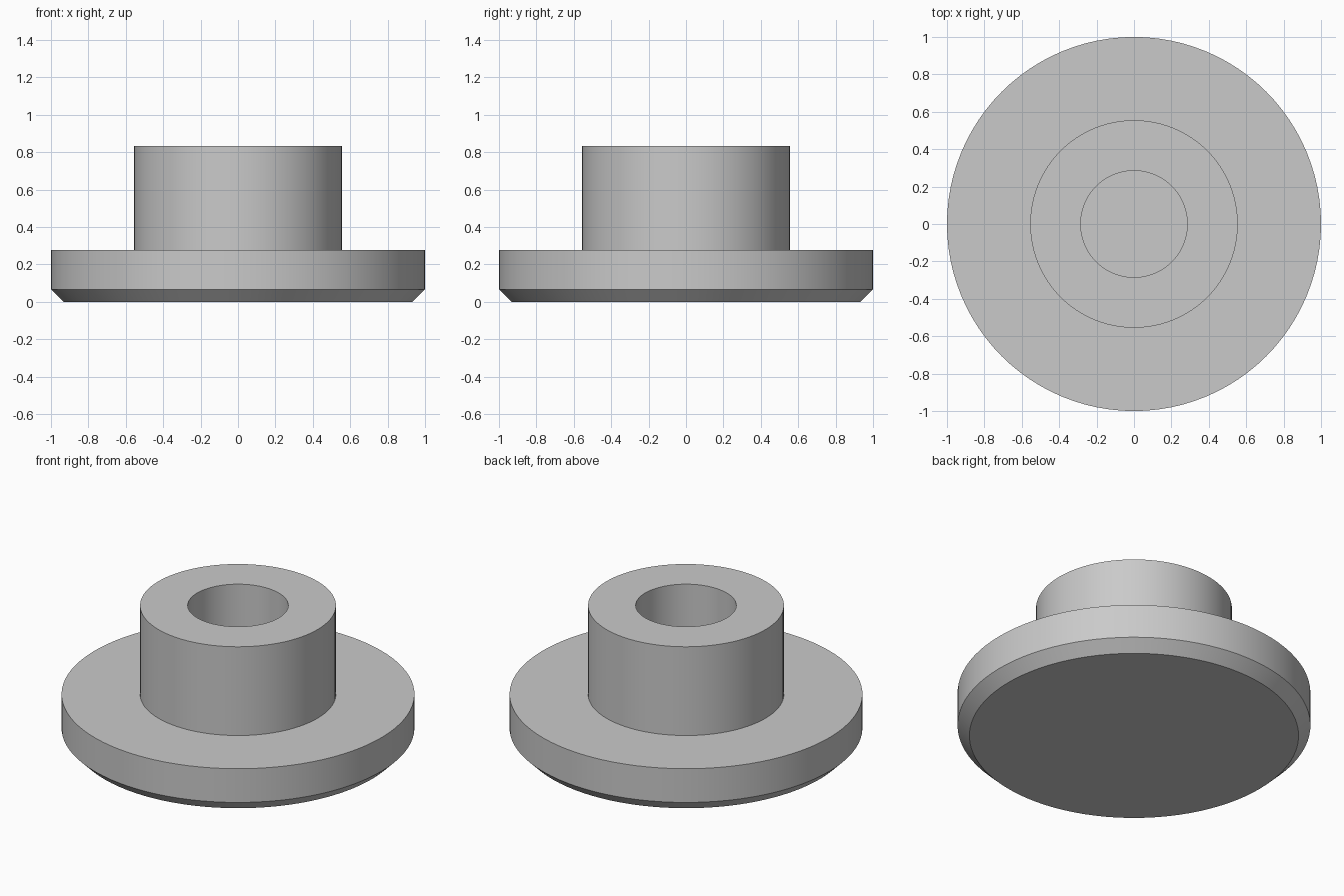
import bpy, bmesh, math

SEGMENTS = 96

old = bpy.data.objects.get("Cube")
if old:
    bpy.data.objects.remove(old, do_unlink=True)

# Plain grey
grey = bpy.data.materials.new("plain_grey")
grey.use_nodes = True
colour = (0.59, 0.59, 0.59, 1.0)
grey.diffuse_color = colour
grey.node_tree.nodes["Principled BSDF"].inputs["Base Color"].default_value = colour


def lathe(name, profile):
    """Spin a radius/height profile around z into a closed solid."""
    bm = bmesh.new()
    verts = [bm.verts.new((r, 0, z)) for r, z in profile]
    edges = [bm.edges.new(pair) for pair in zip(verts, verts[1:])]
    bmesh.ops.spin(bm, geom=verts + edges, cent=(0, 0, 0), axis=(0, 0, 1),
                   angle=math.tau, steps=SEGMENTS, use_duplicate=False)
    bmesh.ops.remove_doubles(bm, verts=bm.verts[:], dist=0.0005)
    # Close the flat discs under the base and at the bore floor
    bmesh.ops.holes_fill(bm, edges=[e for e in bm.edges if e.is_boundary], sides=0)
    bmesh.ops.recalc_face_normals(bm, faces=bm.faces[:])
    mesh = bpy.data.meshes.new(name)
    bm.to_mesh(mesh)
    bm.free()
    mesh.materials.append(grey)
    obj = bpy.data.objects.new(name, mesh)
    bpy.context.collection.objects.link(obj)
    bpy.ops.object.select_all(action='DESELECT')
    obj.select_set(True)
    bpy.context.view_layer.objects.active = obj
    bpy.ops.object.shade_smooth_by_angle(angle=math.radians(30))
    return obj


# Chamfered flange, boss and blind bore in one turned solid
lathe("flanged_boss", [
    (0.933, 0.0),     # base edge
    (1.0, 0.067),     # chamfer
    (1.0, 0.278),     # flange rim
    (0.555, 0.278),   # flange top
    (0.555, 0.833),   # boss wall
    (0.285, 0.833),   # boss top
    (0.285, 0.278),   # bore wall down to its floor
])
